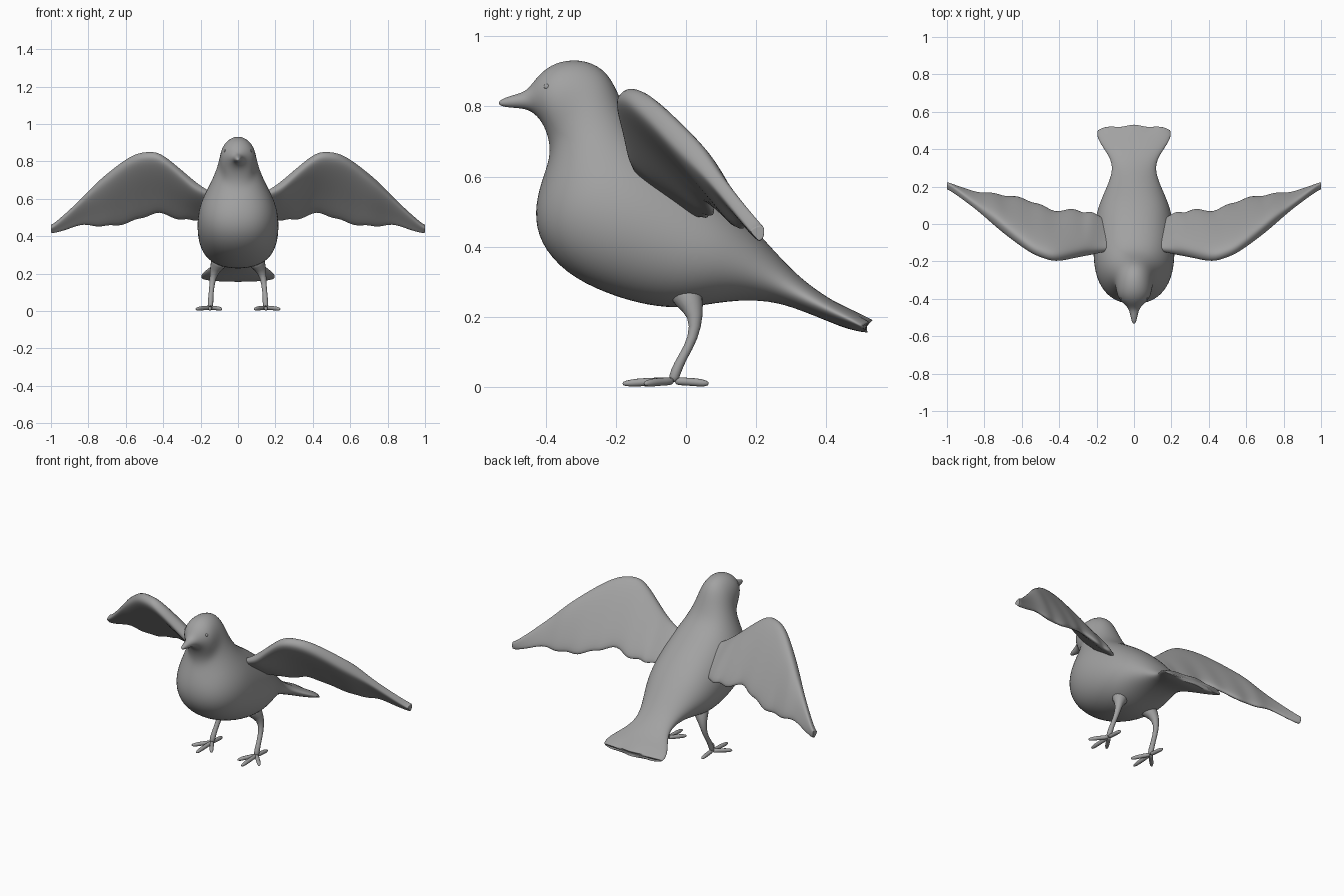
import bpy
import math
from mathutils import Vector

cube = bpy.data.objects.get("Cube")
if cube:
    bpy.data.objects.remove(cube, do_unlink=True)

# One plain grey for the whole bird
grey = bpy.data.materials.new("plain grey")
grey.use_nodes = True
colour = (0.36, 0.36, 0.36, 1)
grey.diffuse_color = colour
grey.node_tree.nodes["Principled BSDF"].inputs["Base Color"].default_value = colour


def loft(name, rings, levels=2):
    """Skin a list of equal-length rings of points, cap both ends and smooth it."""
    count = len(rings[0])
    verts = [point for ring in rings for point in ring]
    faces = []
    for r in range(len(rings) - 1):
        for i in range(count):
            j = (i + 1) % count
            a, b = r * count, (r + 1) * count
            faces.append((a + i, a + j, b + j, b + i))
    faces.append(tuple(reversed(range(count))))
    faces.append(tuple(range(len(verts) - count, len(verts))))
    mesh = bpy.data.meshes.new(name)
    mesh.from_pydata(verts, [], faces)
    mesh.materials.append(grey)
    obj = bpy.data.objects.new(name, mesh)
    bpy.context.collection.objects.link(obj)
    # Make every normal face outwards, whichever way the rings ran
    bpy.ops.object.select_all(action='DESELECT')
    bpy.context.view_layer.objects.active = obj
    obj.select_set(True)
    bpy.ops.object.mode_set(mode='EDIT')
    bpy.ops.mesh.select_all(action='SELECT')
    bpy.ops.mesh.normals_make_consistent(inside=False)
    bpy.ops.object.mode_set(mode='OBJECT')
    bpy.ops.object.shade_smooth()
    smooth = obj.modifiers.new("smooth", 'SUBSURF')
    smooth.levels = smooth.render_levels = levels
    return obj


def tube(name, path, radii, sides=8):
    """Round limb along a path with a radius at every point."""
    path = [Vector(p) for p in path]
    rings = []
    for i, p in enumerate(path):
        along = (path[min(i + 1, len(path) - 1)] - path[max(i - 1, 0)]).normalized()
        u = along.cross(Vector((1, 0.2, 0.1))).normalized()
        v = along.cross(u)
        angles = [math.tau * k / sides for k in range(sides)]
        rings.append([p + radii[i] * (u * math.cos(a) + v * math.sin(a)) for a in angles])
    return loft(name, rings, 1)


# Body from beak to tail: underside y, z, topside y, z, half width
body_sections = [
    (-.535, .802, -.535, .817, .008),
    (-.50, .796, -.497, .832, .018),
    (-.455, .794, -.46, .84, .026),
    (-.43, .778, -.438, .865, .045),
    (-.41, .755, -.41, .902, .073),
    (-.395, .72, -.36, .932, .092),
    (-.388, .685, -.285, .935, .098),
    (-.39, .645, -.22, .9, .105),
    (-.415, .58, -.185, .82, .128),
    (-.434, .50, -.15, .74, .168),
    (-.42, .41, -.10, .69, .203),
    (-.345, .322, -.04, .65, .218),
    (-.23, .265, .02, .61, .218),
    (-.11, .23, .085, .56, .212),
    (.0, .222, .15, .50, .197),
    (.12, .247, .22, .425, .158),
    (.24, .248, .30, .335, .115),
    (.33, .218, .36, .285, .121),
    (.41, .185, .42, .245, .172),
    (.465, .163, .475, .22, .202),
    (.516, .155, .53, .192, .196),
    (.519, .156, .533, .19, .192),
]
rings = []
for by, bz, ty, tz, width in body_sections:
    low, high = Vector((0, by, bz)), Vector((0, ty, tz))
    # Broad shoulders and flanks are a little squarer than an ellipse
    power = 0.85 if width > 0.15 and ty < 0.2 else 1
    ring = []
    for k in range(16):
        a = math.tau * k / 16
        p = (low + high) / 2 + (high - low) / 2 * math.cos(a) * 1.015
        p.x = width * math.copysign(abs(math.sin(a)) ** power, math.sin(a)) * 1.015
        if by > 0.5:  # scalloped tail feathers, swept back at the corners
            p.y += 0.012 * math.cos(math.tau * p.x / 0.15) - 0.1 * abs(p.x)
        ring.append(p)
    rings.append(ring)
loft("body", rings)

# Wing sections: x, leading edge y, z, trailing edge y, z
wing_sections = [
    (.04, -.12, .58, .0, .43),
    (.12, -.14, .615, .02, .465),
    (.18, -.15, .642, .035, .49),
    (.23, -.16, .672, .075, .475),
    (.27, -.165, .708, .05, .495),
    (.33, -.178, .762, .095, .475),
    (.42, -.197, .838, .05, .54),
    (.49, -.175, .838, .11, .49),
    (.55, -.15, .828, .11, .49),
    (.62, -.1, .785, .155, .445),
    (.69, -.045, .73, .14, .46),
    (.75, .005, .68, .17, .44),
    (.82, .065, .61, .16, .47),
    (.91, .135, .525, .19, .435),
    (.985, .19, .46, .212, .415),
    (1, .195, .455, .212, .418),
    (1, .196, .453, .211, .42),
]
# Cambered feather profile: distance along the chord, offset from it
wing_profile = [(0, -.018), (-.01, .02), (.05, .047), (.33, .05), (.7, .036),
                (1, .016), (1, -.012), (.7, -.016), (.35, -.028), (.1, -.03)]
# Toe tips: x, y
toes = {"outer": (.226, -.12), "middle": (.15, -.183),
        "inner": (.086, -.13), "hind": (.15, .066)}

for side, label in ((1, "left"), (-1, "right")):
    rings = []
    for x, ly, lz, ty, tz in wing_sections:
        lead, trail = Vector((side * x, ly, lz)), Vector((side * x, ty, tz))
        chord = trail - lead
        normal = Vector((0, -chord.z, chord.y)).normalized()
        # Thin towards the tip, and sink the top into the back at the root
        depth = max(0.5, min(1, chord.length / 0.3)) * min(1, 0.3 + 3 * x)
        rings.append([lead + chord * t + normal * h * depth for t, h in wing_profile])
    loft(label + "_wing", rings)

    # Leg: feathered thigh, thin shank and ankle
    leg_path = [(.085, -.01, .29), (.108, .008, .25), (.131, .03, .205), (.139, .022, .14),
                (.145, -.01, .085), (.147, -.03, .045), (.148, -.038, .012)]
    tube(label + "_leg", [(side * x, y, z) for x, y, z in leg_path],
         [.06, .046, .023, .015, .014, .017, .016])

    # Toes with a raised knuckle and a pointed claw
    ankle = Vector((side * .148, -.035, .018))
    for toe, (tx, ty) in toes.items():
        tip = Vector((side * tx, ty, .01))
        knuckle = ankle.lerp(tip, 0.65)
        knuckle.z = 0.014
        tube(label + "_" + toe + "_toe", [ankle, ankle.lerp(knuckle, .5), knuckle,
             ankle.lerp(tip, .85), tip], [.015, .013, .014, .012, .006], 6)

    # Small eye set into the side of the head
    bpy.ops.mesh.primitive_uv_sphere_add(segments=12, ring_count=8, radius=.009,
                                         location=(side * .067, -.396, .856))
    eye = bpy.context.object
    eye.name = label + "_eye"
    eye.data.materials.append(grey)
    bpy.ops.object.shade_smooth()
